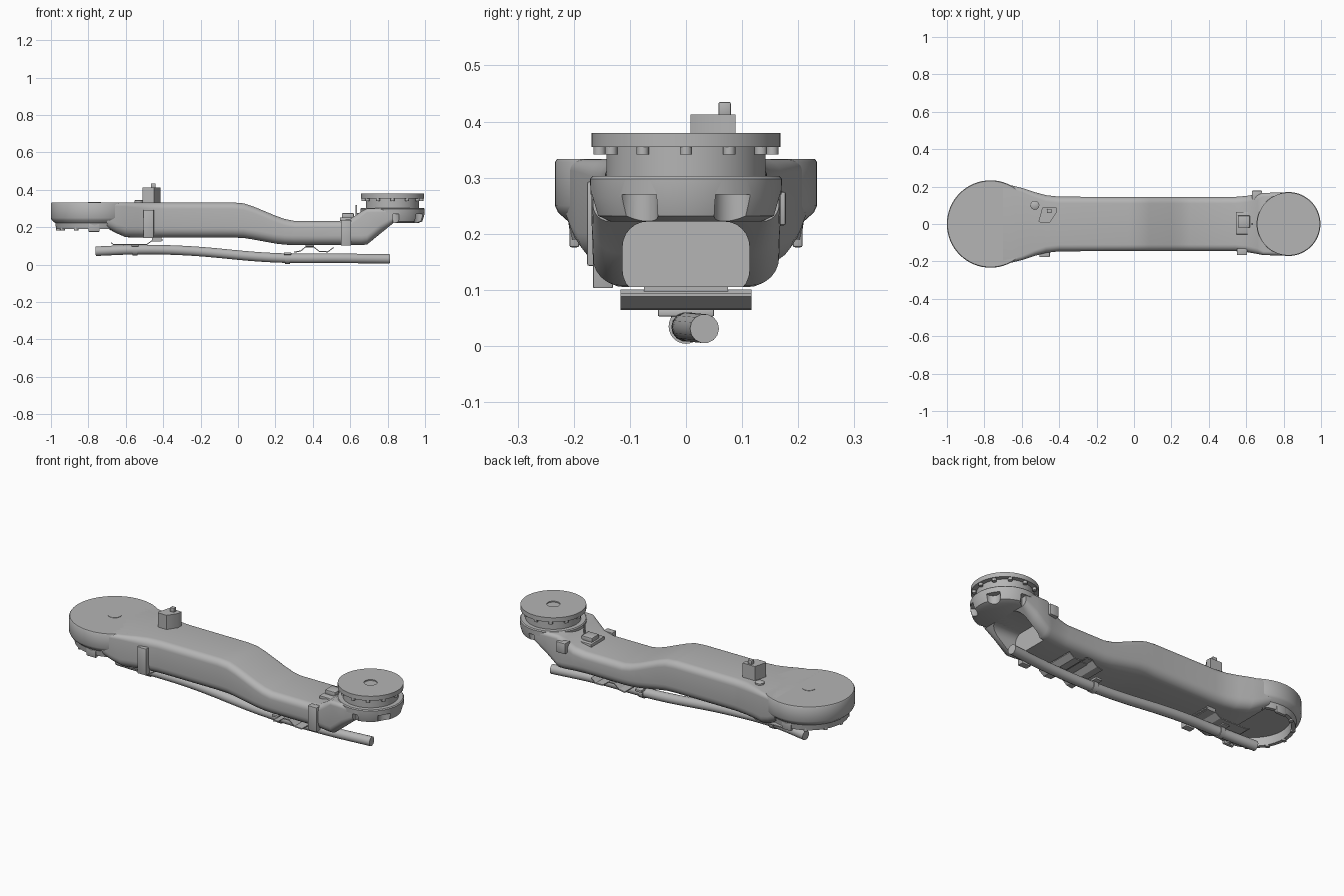
import bpy, bmesh, math
from mathutils import Vector, Matrix

cube = bpy.data.objects.get("Cube")
if cube:
    bpy.data.objects.remove(cube, do_unlink=True)

grey = bpy.data.materials.new("cast grey")
grey.use_nodes = True
grey.diffuse_color = (0.46, 0.46, 0.46, 1)
grey.node_tree.nodes["Principled BSDF"].inputs["Base Color"].default_value = (0.46, 0.46, 0.46, 1)


def finish(name, bm, angle=35):
    bmesh.ops.recalc_face_normals(bm, faces=bm.faces)
    mesh = bpy.data.meshes.new(name)
    bm.to_mesh(mesh)
    bm.free()
    mesh.materials.append(grey)
    obj = bpy.data.objects.new(name, mesh)
    bpy.context.collection.objects.link(obj)
    shade(obj, angle)
    return obj


def activate(obj):
    bpy.ops.object.select_all(action='DESELECT')
    obj.select_set(True)
    bpy.context.view_layer.objects.active = obj


def shade(obj, angle=35):
    activate(obj)
    bpy.ops.object.shade_smooth_by_angle(angle=math.radians(angle))


def skin(bm, rings, closed=False):
    rows = [[bm.verts.new(p) for p in ring] for ring in rings]
    n = len(rows[0])
    for a, b in zip(rows, rows[1:]):
        for i in range(n):
            j = (i + 1) % n
            bm.faces.new((a[i], a[j], b[j], b[i]))
    bm.faces.new(rows[0])
    bm.faces.new(rows[-1])


def lathe(name, x, y, profile, seg=64):
    """Stack of circles (radius, z), capped at both ends."""
    bm = bmesh.new()
    skin(bm, [[(x + r * math.cos(math.tau * i / seg), y + r * math.sin(math.tau * i / seg), z)
               for i in range(seg)] for r, z in profile])
    return finish(name, bm)


def box(name, x, y, z, bevel=0.0):
    """Box from (min, max) ranges."""
    bm = bmesh.new()
    bmesh.ops.create_cube(bm, size=1)
    for v in bm.verts:
        v.co = [r[0] if c < 0 else r[1] for c, r in zip(v.co, (x, y, z))]
    if bevel:
        bmesh.ops.bevel(bm, geom=bm.edges[:], offset=bevel, segments=2, affect='EDGES', profile=0.5)
    return finish(name, bm)


def section(x, half, low, high, r_top, r_low, steps=6):
    """Rounded rectangle across the arm."""
    pts = []
    for sy, sz, r, start in ((1, 1, r_top, 0), (-1, 1, r_top, 90), (-1, -1, r_low, 180), (1, -1, r_low, 270)):
        cz = high - r if sz > 0 else low + r
        for k in range(steps + 1):
            a = math.radians(start + 90 * k / steps)
            pts.append((x, sy * (half - r) + r * math.cos(a), cz + r * math.sin(a)))
    return pts


def cut(obj, cutter):
    mod = obj.modifiers.new("cut", 'BOOLEAN')
    mod.object = cutter
    mod.solver = 'EXACT'
    activate(obj)
    bpy.ops.object.modifier_apply(modifier=mod.name)
    bpy.data.objects.remove(cutter, do_unlink=True)
    shade(obj)


def strip(name, path, y0, y1, t=0.006):
    """Bent sheet metal following (x, z) points."""
    bm = bmesh.new()
    loop = [(x, z) for x, z in path] + [(x, z + t) for x, z in reversed(path)]
    a = [bm.verts.new((x, y0, z)) for x, z in loop]
    b = [bm.verts.new((x, y1, z)) for x, z in loop]
    n = len(path)
    for i in range(2 * n):
        j = (i + 1) % (2 * n)
        bm.faces.new((a[i], a[j], b[j], b[i]))
    for i in range(n - 1):
        for s in (a, b):
            bm.faces.new((s[i], s[i + 1], s[2 * n - 2 - i], s[2 * n - 1 - i]))
    return finish(name, bm, 20)


# Arm casting: lofted sections from the large hub to the small one
stations = [
    (-0.70, 0.215, 0.195, 0.333, 0.02, 0.05), (-0.65, 0.205, 0.168, 0.333, 0.02, 0.05),
    (-0.60, 0.193, 0.147, 0.333, 0.022, 0.055), (-0.53, 0.170, 0.145, 0.333, 0.03, 0.055),
    (-0.47, 0.154, 0.145, 0.333, 0.035, 0.05), (-0.40, 0.146, 0.145, 0.333, 0.035, 0.05),
    (-0.03, 0.145, 0.145, 0.333, 0.035, 0.05), (0.03, 0.145, 0.143, 0.328, 0.035, 0.05),
    (0.08, 0.145, 0.135, 0.312, 0.035, 0.05), (0.20, 0.145, 0.113, 0.262, 0.035, 0.05),
    (0.25, 0.145, 0.107, 0.244, 0.035, 0.05), (0.30, 0.145, 0.105, 0.234, 0.035, 0.05),
    (0.54, 0.145, 0.105, 0.234, 0.035, 0.05), (0.60, 0.150, 0.105, 0.245, 0.035, 0.05),
    (0.66, 0.160, 0.105, 0.285, 0.03, 0.05), (0.69, 0.166, 0.108, 0.300, 0.02, 0.05),
    (0.76, 0.168, 0.165, 0.300, 0.02, 0.05), (0.83, 0.166, 0.222, 0.300, 0.02, 0.03)]
bm = bmesh.new()
skin(bm, [section(*s) for s in stations])
arm = finish("arm_casting", bm)

# Opening under the small hub, leaving side walls and a bulkhead
bm = bmesh.new()
skin(bm, [section(x, 0.113, 0.09, 0.222, 0.045, 0.045) for x in (0.665, 0.95)])
cut(arm, finish("opening_cutter", bm))

# Large hub with a recessed underside
HX = -0.767
lathe("large_hub", HX, 0, [(0.230, 0.333), (0.2335, 0.328), (0.2335, 0.25), (0.228, 0.238), (0.210, 0.222),
                           (0.205, 0.19), (0.185, 0.19), (0.180, 0.235)])
lathe("large_hub_cap", HX, 0, [(0.035, 0.330), (0.035, 0.335)], 32)
for i in range(9):
    a = math.radians(60 + 30 * i)
    lathe("hub_screw", HX + 0.195 * math.cos(a), 0.195 * math.sin(a), [(0.012, 0.183), (0.012, 0.225)], 12)
for s in (-1, 1):
    box("hub_side_lug", (-0.80, -0.74), sorted((s * 0.19, s * 0.208)), (0.176, 0.23), 0.004)

# Small hub drum with bolt pockets
FX = 0.826
drum = lathe("small_hub_drum", FX, 0, [(0.135, 0.222), (0.160, 0.232), (0.170, 0.265), (0.171, 0.298),
                                       (0.166, 0.303)])
for deg in (-90, -30, 30, 90):
    a = math.radians(deg)
    cut(drum, lathe("pocket_cutter", FX + 0.172 * math.cos(a), 0.172 * math.sin(a),
                    [(0.036, 0.2), (0.036, 0.27)], 32))
lathe("small_hub_neck", FX, 0, [(0.142, 0.29), (0.142, 0.358)])
lathe("output_flange", FX, 0, [(0.168, 0.355), (0.168, 0.380), (0.034, 0.380), (0.034, 0.374)])
for i in range(12):
    a = math.radians(30 * i)
    lathe("flange_bolt", FX + 0.154 * math.cos(a), 0.154 * math.sin(a), [(0.011, 0.341), (0.011, 0.357)], 12)

# Connector block on top of the arm
bm = bmesh.new()
outline = [(-0.51, 0.015), (-0.50, 0.008), (-0.45, 0.008), (-0.415, 0.06), (-0.415, 0.088), (-0.49, 0.088)]
skin(bm, [[(x, y, z) for x, y in outline] for z in (0.325, 0.413)])
finish("connector_block", bm)
box("connector_plug", (-0.465, -0.44), (0.058, 0.08), (0.41, 0.435), 0.003)
lathe("top_fitting", -0.53, 0.10, [(0.024, 0.325), (0.024, 0.342), (0.016, 0.347)], 20)

# Side straps and sensor box
box("rear_strap", (-0.505, -0.45), (-0.176, -0.14), (0.143, 0.293), 0.003)
box("front_strap", (0.55, 0.605), (-0.166, -0.13), (0.103, 0.24), 0.003)
box("sensor_box", (0.63, 0.685), (0.13, 0.178), (0.215, 0.275), 0.004)
box("top_bracket_plate", (0.545, 0.64), (-0.055, 0.065), (0.23, 0.252), 0.003)
box("top_bracket_block", (0.555, 0.62), (-0.02, 0.045), (0.25, 0.275), 0.004)
box("top_bracket_pin", (0.628, 0.636), (-0.005, 0.005), (0.25, 0.32))

# Bent cable brackets under the arm
strip("front_cable_bracket", [(0.30, 0.064), (0.335, 0.07), (0.365, 0.095), (0.40, 0.095),
                              (0.435, 0.068), (0.48, 0.066), (0.51, 0.088)], -0.117, 0.117)
strip("rear_cable_bracket", [(-0.68, 0.115), (-0.665, 0.104), (-0.49, 0.104), (-0.455, 0.128),
                             (-0.40, 0.128)], -0.075, 0.075)
box("front_bracket_pad", (0.36, 0.405), (-0.075, 0.075), (0.092, 0.108))
box("rear_bracket_pad", (-0.46, -0.41), (-0.075, 0.075), (0.125, 0.148))

# Cable hose swept along a gentle curve
curve = bpy.data.curves.new("cable_hose", 'CURVE')
curve.dimensions = '3D'
curve.bevel_depth = 0.026
curve.bevel_resolution = 5
curve.use_fill_caps = True
spline = curve.splines.new('BEZIER')
path = [(-0.76, 0.02, 0.072), (-0.55, 0, 0.080), (-0.30, 0, 0.076), (0.20, 0, 0.037), (0.55, 0.005, 0.034),
        (0.81, 0.033, 0.031)]
spline.bezier_points.add(len(path) - 1)
for p, co in zip(spline.bezier_points, path):
    p.co = co
    p.handle_left_type = p.handle_right_type = 'AUTO'
curve.materials.append(grey)
hose = bpy.data.objects.new("cable_hose", curve)
bpy.context.collection.objects.link(hose)
activate(hose)
bpy.ops.object.convert(target='MESH')
shade(bpy.context.object)

# Hose clamps
for x, z in ((-0.55, 0.080), (0.265, 0.035)):
    clamp = lathe("hose_clamp", 0, 0, [(0.031, -0.014), (0.031, 0.014)], 24)
    clamp.data.transform(Matrix.Translation((x, 0, z)) @ Matrix.Rotation(math.pi / 2, 4, 'Y'))
    box("clamp_lug", (x - 0.02, x + 0.02), (-0.05, 0.05), (z + 0.018, z + 0.03), 0.002)
